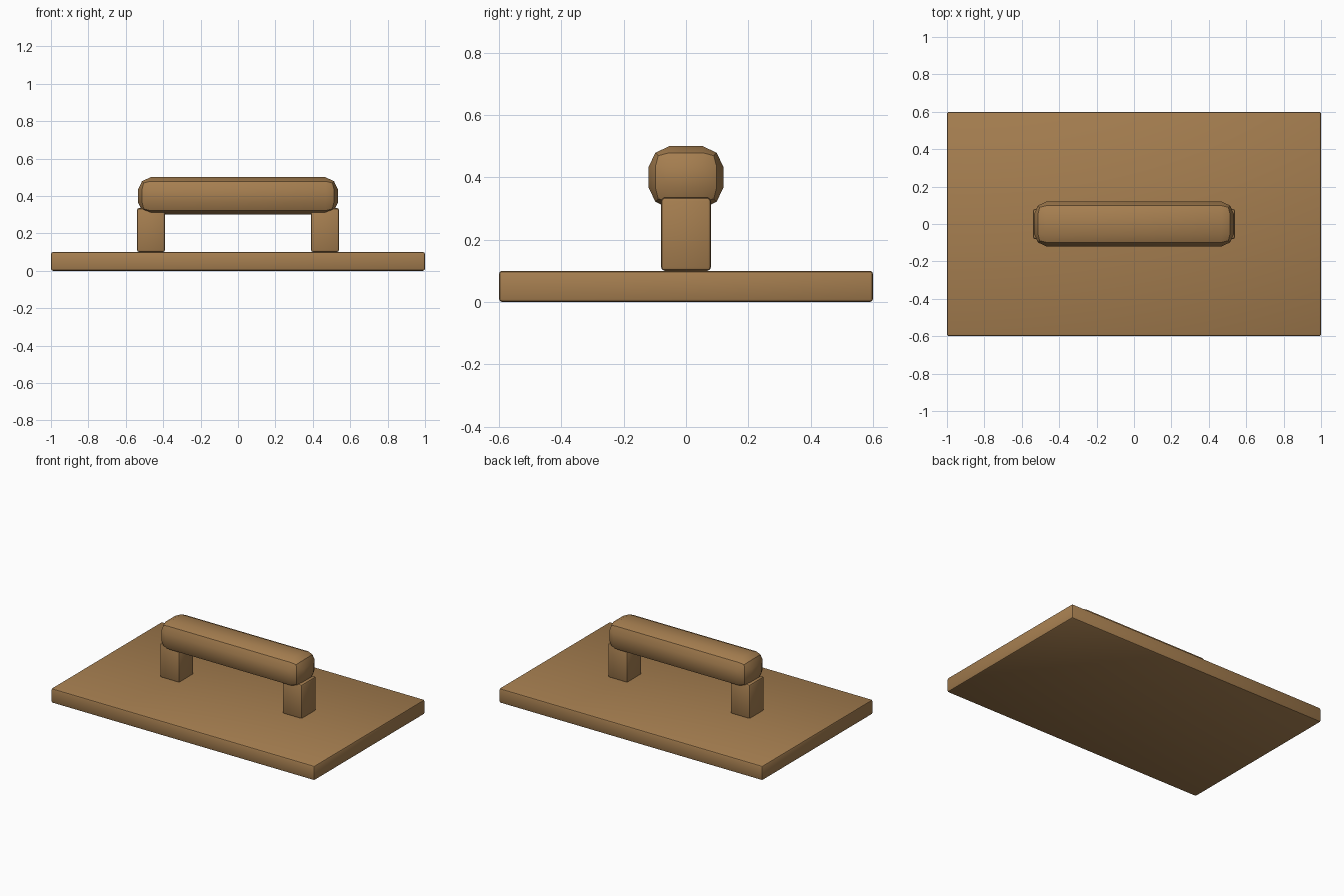
import bpy
import math

cube = bpy.data.objects.get("Cube")
if cube:
    bpy.data.objects.remove(cube, do_unlink=True)

# Single wood colour
wood = bpy.data.materials.new("brown_wood")
wood.use_nodes = True
colour = (0.38, 0.21, 0.08, 1)
wood.diffuse_color = colour
wood.node_tree.nodes["Principled BSDF"].inputs["Base Color"].default_value = colour


def bevelled_box(name, centre, size, bevel):
    """Box with two-segment bevels, smooth apart from the crease along each edge."""
    bpy.ops.mesh.primitive_cube_add(size=1, location=centre)
    box = bpy.context.object
    box.name = name
    box.scale = size
    bpy.ops.object.transform_apply(location=False, rotation=False, scale=True)
    mod = box.modifiers.new("Bevel", "BEVEL")
    mod.width = bevel
    mod.segments = 2
    mod.profile = 0.46
    bpy.ops.object.modifier_apply(modifier=mod.name)
    box.data.materials.append(wood)
    bpy.ops.object.shade_smooth_by_angle(angle=math.radians(30))
    return box


# Flat board
bevelled_box("board", (0, 0, 0.05), (2, 1.2, 0.1), 0.01)

# Two posts holding the grip
for side, name in ((1, "left_post"), (-1, "right_post")):
    bevelled_box(name, (side * 0.465, 0, 0.2175), (0.15, 0.16, 0.235), 0.011)

# Chunky rounded grip
bevelled_box("grip", (0, 0, 0.4), (1.07, 0.24, 0.2), 0.067)
